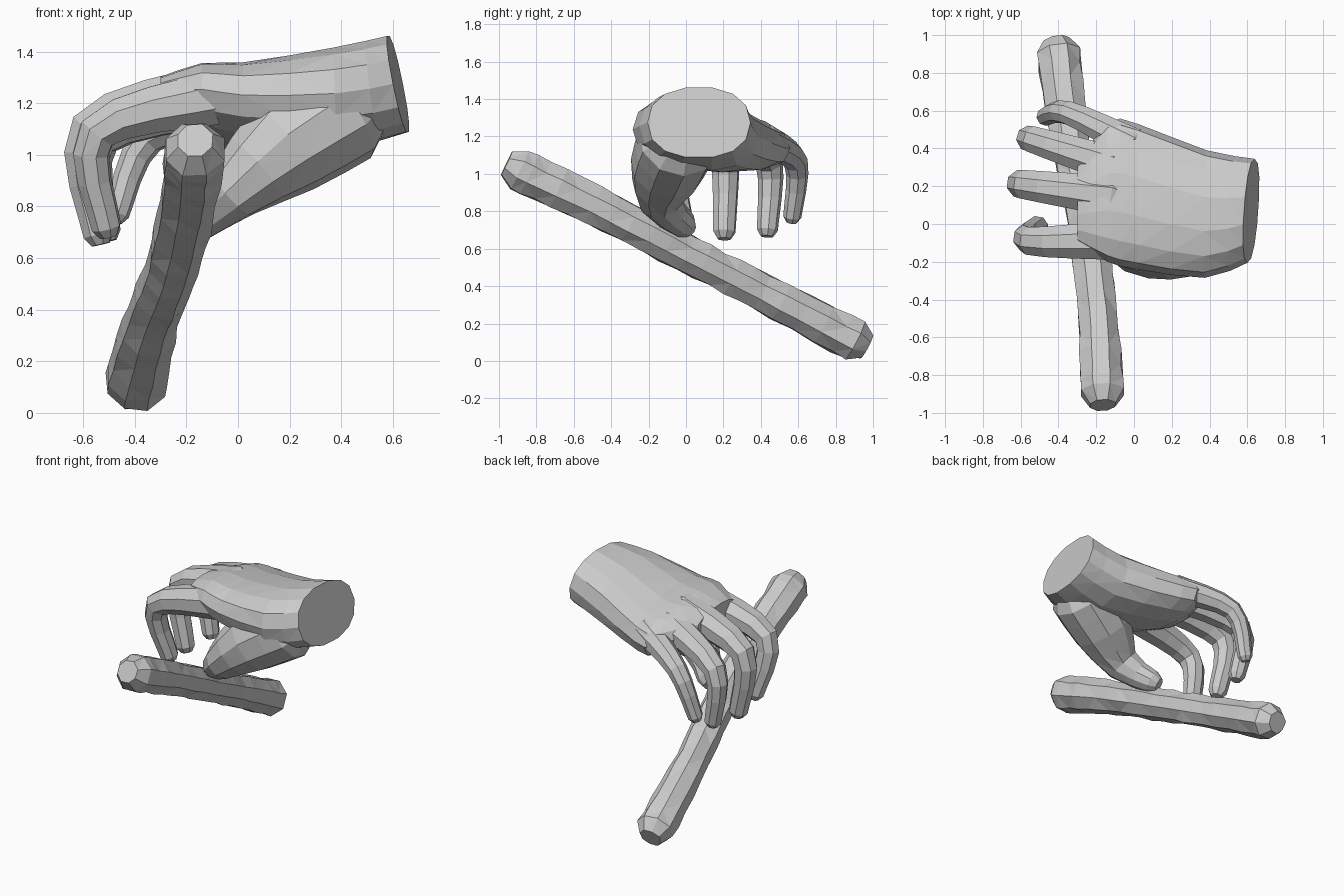
import bpy, bmesh, math, random
from mathutils import Vector

if "Cube" in bpy.data.objects:
    bpy.data.objects.remove(bpy.data.objects["Cube"])

random.seed(4)


def skin(name, rings):
    """Join equal-sized rings of points into a closed, flat-shaded object."""
    bm = bmesh.new()
    loops = [[bm.verts.new(p) for p in ring] for ring in rings]
    n = len(loops[0])
    for a, b in zip(loops, loops[1:]):
        for i in range(n):
            j = (i + 1) % n
            bm.faces.new((a[i], a[j], b[j], b[i]))
    bm.faces.new(loops[0][::-1])
    bm.faces.new(loops[-1])
    bmesh.ops.recalc_face_normals(bm, faces=bm.faces)
    bmesh.ops.triangulate(bm, faces=[f for f in bm.faces if len(f.verts) == 4])
    me = bpy.data.meshes.new(name)
    bm.to_mesh(me)
    bm.free()
    ob = bpy.data.objects.new(name, me)
    bpy.context.collection.objects.link(ob)
    return ob


def spline(keys, steps):
    """Smooth curve through keys of any dimension (Catmull-Rom)."""
    keys = [Vector(k) for k in keys]
    out = []
    for i in range(len(keys) - 1):
        a, b = keys[i], keys[i + 1]
        m0 = (b - keys[max(i - 1, 0)]) / 2
        m1 = (keys[min(i + 2, len(keys) - 1)] - a) / 2
        for s in range(steps):
            t = s / steps
            out.append(a * (2*t**3 - 3*t*t + 1) + m0 * (t**3 - 2*t*t + t)
                       + b * (3*t*t - 2*t**3) + m1 * (t**3 - t*t))
    return out + [keys[-1]]


def tube(name, keys, steps, sides=8, jitter=0.0):
    """Sweep a polygon along (x, y, z, radius) keys and round both ends."""
    path = spline(keys, steps)
    pts, radii = [p.xyz for p in path], [p.w for p in path]
    for at, nxt in ((0, 1), (-1, -2)):
        r = radii[at]
        cap = pts[at] + (pts[at] - pts[nxt]).normalized() * r * 0.65
        k = 0 if at == 0 else len(pts)
        pts.insert(k, cap)
        radii.insert(k, r * 0.6)
    rings, side, old = [], None, None
    for k, p in enumerate(pts):
        t = (pts[min(k + 1, len(pts) - 1)] - pts[max(k - 1, 0)]).normalized()
        if side is None:
            side = t.cross(Vector((0, 0, 1))).normalized()
        else:
            side = old.rotation_difference(t) @ side
        old, up = t, t.cross(side)
        ring = []
        for i in range(sides):
            a = math.tau * (i + 0.5) / sides
            r = radii[k] * (1.03 + random.uniform(-jitter, jitter))
            ring.append(p + side * math.cos(a) * r + up * math.sin(a) * r)
        rings.append(ring)
    return skin(name, rings)


# stick: gnarled octagonal rod
tube("stick", [(-.17, -.89, 1.022, .119), (-.19, -.5, .835, .11), (-.25, 0, .575, .104),
               (-.33, .4, .37, .104), (-.40, .9, .11, .117)], 5, jitter=0.06)

# palm and wrist: x, y min, y max, z min, z max, slope across the knuckles
sections = [(.62, -.205, .345, 1.085, 1.465, 0), (.38, -.285, .39, 1.02, 1.415, -.06),
            (.02, -.24, .53, 1.02, 1.35, -.12), (-.14, -.2, .54, 1.06, 1.345, -.14),
            (-.3, -.1, .31, 1.16, 1.3, -.08)]
rings = []
for k, (x, y0, y1, z0, z1, slope) in enumerate(spline(sections, 2)):
    ring = []
    tilt = max(0, 1 - k * 0.4)
    for i in range(14):
        a = math.tau * i / 14
        c, s = (math.copysign(abs(v) ** 0.88, v) for v in (math.cos(a), math.sin(a)))
        dy, dz = c * (y1 - y0) / 2, s * (z1 - z0) / 2
        ring.append((x + tilt * (.07 * dy - .2 * dz), (y0 + y1) / 2 + dy,
                     (z0 + z1) / 2 + dz + slope * dy))
    rings.append(ring)
hand = skin("hand", rings)

# thumb with its fleshy base, resting on the stick
digits = [tube("thumb", [(.41, -.04, 1.175, .21), (.18, -.10, 1.03, .195),
                         (-.02, -.135, .855, .115), (-.17, -.01, .725, .072)], 2, sides=10)]

# curled fingers: knuckle, bent joint, tip, thickness
for name, base, joint, tip, fat in (
        ("index_finger", (-.1, -.085, 1.22), (-.545, -.09, 1.085), (-.51, -.015, .72), 1),
        ("middle_finger", (-.1, .145, 1.245), (-.575, .208, 1.1), (-.54, .205, .69), 1.03),
        ("ring_finger", (-.1, .31, 1.21), (-.53, .445, 1.06), (-.51, .435, .70), .94),
        ("little_finger", (0, .42, 1.175), (-.345, .587, 1.065), (-.47, .568, .77), .82)):
    keys = [(*p, r * fat) for p, r in ((base, .11), (joint, .077), (tip, .058))]
    digits.append(tube(name, keys, 4))

# fuse the digits into the hand
for digit in digits:
    m = hand.modifiers.new("fuse", 'BOOLEAN')
    m.operation = 'UNION'
    m.solver = 'EXACT'
    m.object = digit
    bpy.context.view_layer.objects.active = hand
    bpy.ops.object.modifier_apply(modifier=m.name)
    bpy.data.objects.remove(digit)
